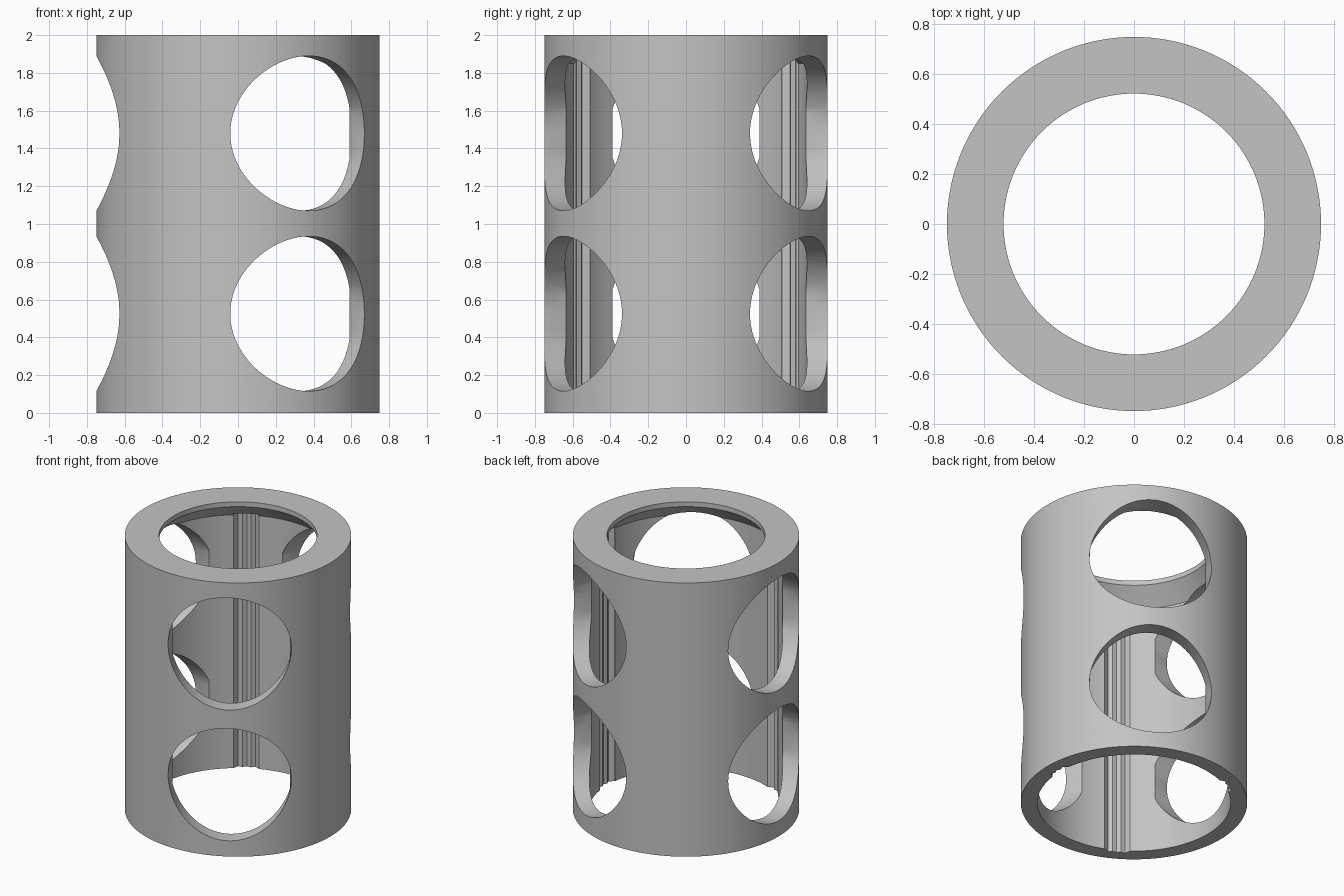
import bpy
import bmesh
from math import cos, sin, pi, radians
from mathutils import Matrix, Vector

cube = bpy.data.objects.get("Cube")
if cube:
    bpy.data.objects.remove(cube, do_unlink=True)

grey = bpy.data.materials.new("plain grey")
grey.use_nodes = True
colour = (0.55, 0.55, 0.55, 1)
grey.diffuse_color = colour
grey.node_tree.nodes["Principled BSDF"].inputs["Base Color"].default_value = colour


def loft(name, rings, closed=False):
    """Join equal rings of points; cap the ends unless the rings form a loop."""
    bm = bmesh.new()
    loops = [[bm.verts.new(p) for p in ring] for ring in rings]
    pairs = list(zip(loops, loops[1:]))
    if closed:
        pairs.append((loops[-1], loops[0]))
    else:
        bm.faces.new(loops[0])
        bm.faces.new(loops[-1])
    for a, b in pairs:
        for i in range(len(a)):
            bm.faces.new((a[i - 1], a[i], b[i], b[i - 1]))
    bmesh.ops.recalc_face_normals(bm, faces=bm.faces)
    mesh = bpy.data.meshes.new(name)
    bm.to_mesh(mesh)
    bm.free()
    mesh.materials.append(grey)
    obj = bpy.data.objects.new(name, mesh)
    bpy.context.collection.objects.link(obj)
    return obj


def circle(r, z, n=128):
    return [(r * cos(2 * pi * i / n), r * sin(2 * pi * i / n), z) for i in range(n)]


# Sleeve: straight outside, wide bore, tapered lip around the top opening
profile = [(0.75, 0), (0.75, 2), (0.523, 2), (0.523, 1.965), (0.64, 1.85), (0.64, 0)]
sleeve = loft("sleeve", [circle(r, z) for r, z in profile], closed=True)


def cut(cutter, degrees):
    cutter.data.transform(Matrix.Rotation(radians(degrees), 4, "Z"))
    mod = sleeve.modifiers.new("cut", "BOOLEAN")
    mod.operation = "DIFFERENCE"
    mod.solver = "EXACT"
    mod.object = cutter
    bpy.ops.object.select_all(action="DESELECT")
    bpy.context.view_layer.objects.active = sleeve
    sleeve.select_set(True)
    bpy.ops.object.modifier_apply(modifier=mod.name)
    bpy.data.objects.remove(cutter, do_unlink=True)


# Round windows: three columns of two, slightly flattened sides at the bore
def window_ring(u, z, half_width):
    return [(u, max(-half_width, min(half_width, y)), z + x)
            for x, y, _ in circle(0.41, 0, 80)]


window_steps = [(0.9, 0.41), (0.63, 0.41), (0.51, 0.39), (0.3, 0.39)]
for angle in (-60, 60, 180):
    for z in (0.525, 1.48):
        cut(loft("window_cutter", [window_ring(u, z, w) for u, w in window_steps]), angle)

# Serrated grooves running up the bore between the windows
half = [(0.085, 0.6), (0.085, 0.636), (0.057, 0.668), (0.028, 0.655)]
groove = [(u, v) for v, u in half] + [(0.668, 0)] + [(u, -v) for v, u in reversed(half)]
for angle in (0, 120, 240):
    cut(loft("groove_cutter", [[(u, v, z) for u, v in groove] for z in (-0.1, 1.87)]), angle)

bpy.ops.object.shade_smooth_by_angle(angle=radians(25))
